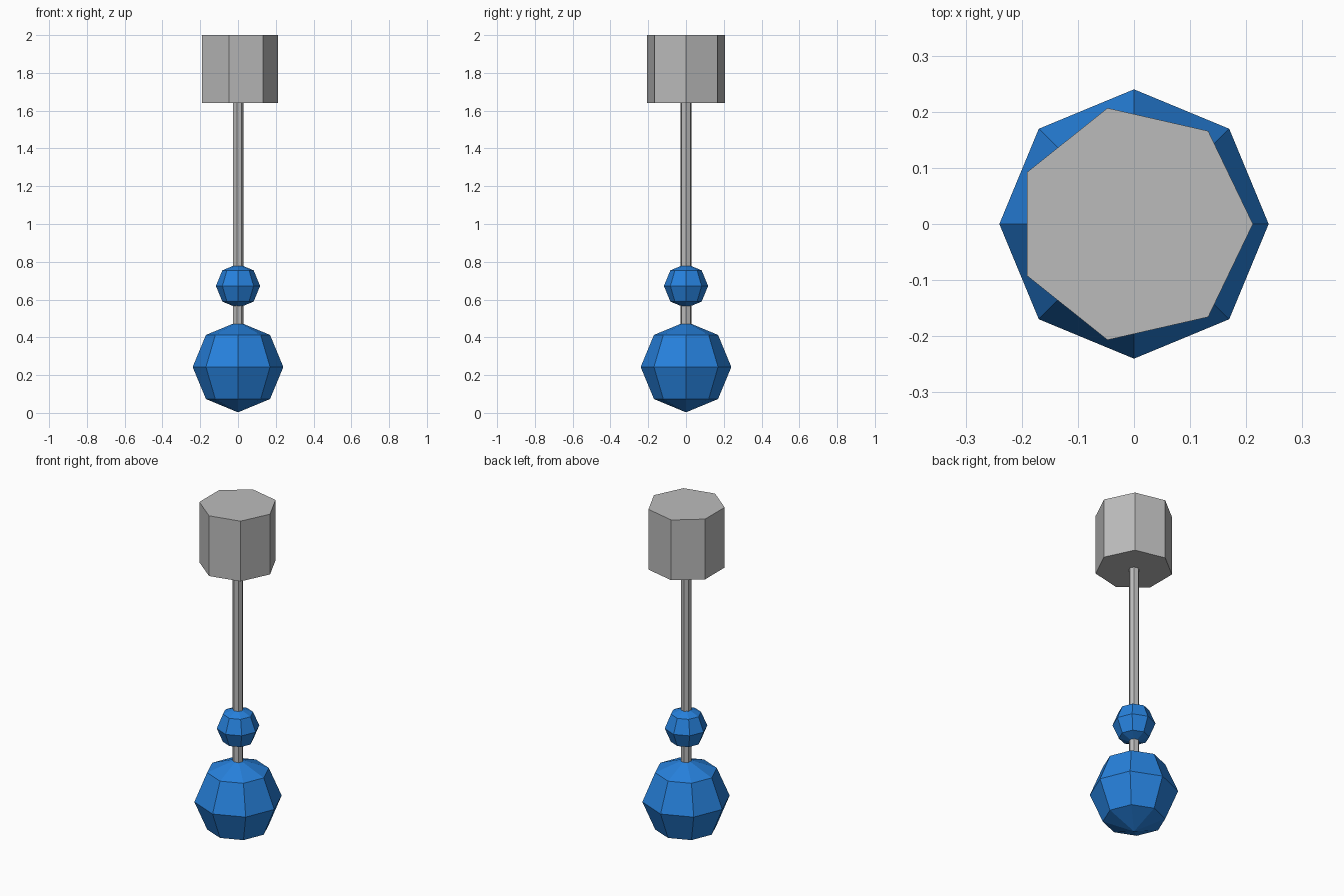
import bpy
import bmesh
from mathutils import Matrix
from math import radians

cube = bpy.data.objects.get("Cube")
if cube:
    bpy.data.objects.remove(cube, do_unlink=True)


def make_material(name, colour):
    mat = bpy.data.materials.new(name)
    mat.use_nodes = True
    mat.diffuse_color = colour
    mat.node_tree.nodes["Principled BSDF"].inputs["Base Color"].default_value = colour
    return mat


def add_object(name, bm, mat):
    mesh = bpy.data.meshes.new(name)
    bm.to_mesh(mesh)
    bm.free()
    mesh.materials.append(mat)
    bpy.context.collection.objects.link(bpy.data.objects.new(name, mesh))


def ball(name, radius, z, mat):
    bm = bmesh.new()
    bmesh.ops.create_uvsphere(bm, u_segments=8, v_segments=4, radius=radius,
                              matrix=Matrix.Translation((0, 0, z)))
    add_object(name, bm, mat)


def prism(name, radius, bottom, top, mat):
    # Seven-sided, with one corner pointing along +x
    bm = bmesh.new()
    bmesh.ops.create_cone(bm, cap_ends=True, segments=7, radius1=radius,
                          radius2=radius, depth=top - bottom)
    corner = max(bm.verts, key=lambda v: v.co.x).co
    turn = Matrix.Rotation(-corner.xy.angle_signed((1, 0)) * -1, 4, "Z")
    if abs((turn @ corner).y) > 0.001:
        turn.invert()
    bm.transform(Matrix.Translation((0, 0, (top + bottom) / 2)) @ turn)
    add_object(name, bm, mat)


blue = make_material("blue", (0.02, 0.22, 0.72, 1))
grey = make_material("grey", (0.5, 0.5, 0.5, 1))

# Balls at the lower end
ball("large_ball", 0.24, 0.243, blue)
ball("small_ball", 0.117, 0.672, blue)

# Rod and head
prism("rod", 0.029, 0.24, 1.66, grey)
prism("head", 0.212, 1.64, 2.0, grey)
